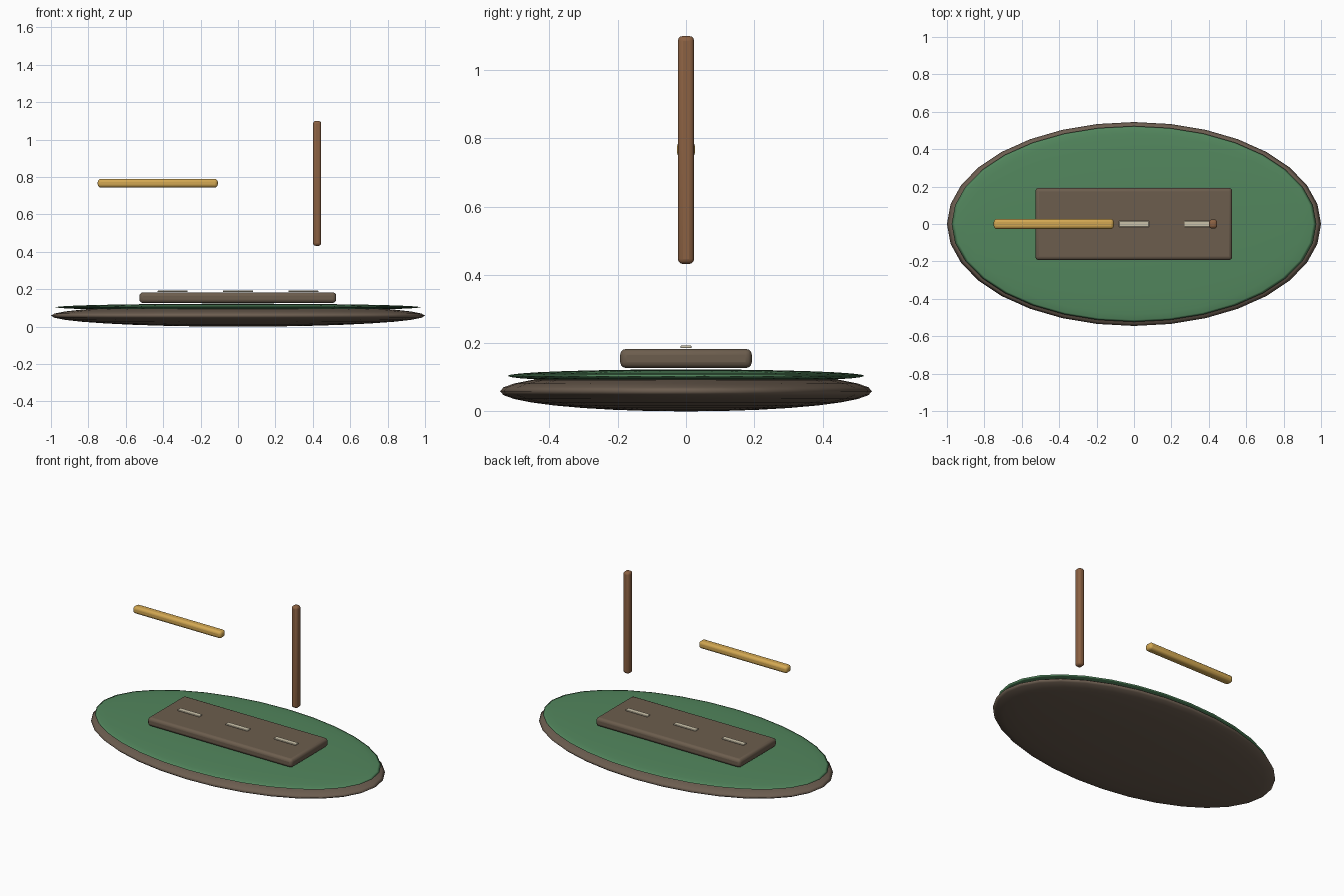
import bpy
from math import radians

if "Cube" in bpy.data.objects:
    bpy.data.objects.remove(bpy.data.objects["Cube"])


def paint(ob, name, rgb):
    mat = bpy.data.materials.get(name) or bpy.data.materials.new(name)
    mat.diffuse_color = (*rgb, 1)
    mat.use_nodes = True
    mat.node_tree.nodes["Principled BSDF"].inputs["Base Color"].default_value = mat.diffuse_color
    ob.data.materials.append(mat)


def disc(name, z, size, mat, rgb):
    bpy.ops.mesh.primitive_uv_sphere_add(segments=32, ring_count=16, radius=1, location=(0, 0, z))
    ob = bpy.context.object
    ob.name = name
    ob.scale = size
    bpy.ops.object.transform_apply(location=False, rotation=False, scale=True)
    bpy.ops.object.shade_smooth()
    paint(ob, mat, rgb)


def bar(name, lo, hi, bevel, mat, rgb):
    centre = [(a + b) / 2 for a, b in zip(lo, hi)]
    bpy.ops.mesh.primitive_cube_add(size=1, location=centre)
    ob = bpy.context.object
    ob.name = name
    ob.scale = [b - a for a, b in zip(lo, hi)]
    bpy.ops.object.transform_apply(location=False, rotation=False, scale=True)
    mod = ob.modifiers.new("Rounded edges", "BEVEL")
    mod.width = bevel
    mod.segments = 3
    bpy.ops.object.shade_smooth_by_angle(angle=radians(35))
    paint(ob, mat, rgb)


# Earth and grass: two flattened spheres
disc("earth_base", 0.059, (1.0, 0.545, 0.059), "earth", (0.15, 0.11, 0.08))
disc("grass_top", 0.104, (0.975, 0.523, 0.019), "grass", (0.085, 0.24, 0.11))

# Road slab with centre dashes
bar("road_slab", (-0.527, -0.193, 0.127), (0.525, 0.193, 0.183), 0.018,
    "road", (0.15, 0.11, 0.075))
for i, x in enumerate((-0.35, 0, 0.35)):
    bar(f"road_dash_{i + 1}", (x - 0.08, -0.016, 0.185), (x + 0.08, 0.016, 0.193), 0.003,
        "dash", (0.6, 0.54, 0.40))

# Floating barrier arm and post
bar("barrier_arm", (-0.75, -0.027, 0.744), (-0.108, 0.027, 0.790), 0.016,
    "yellow", (0.65, 0.39, 0.085))
bar("barrier_post", (0.401, -0.024, 0.432), (0.445, 0.024, 1.10), 0.015,
    "wood", (0.26, 0.12, 0.055))
